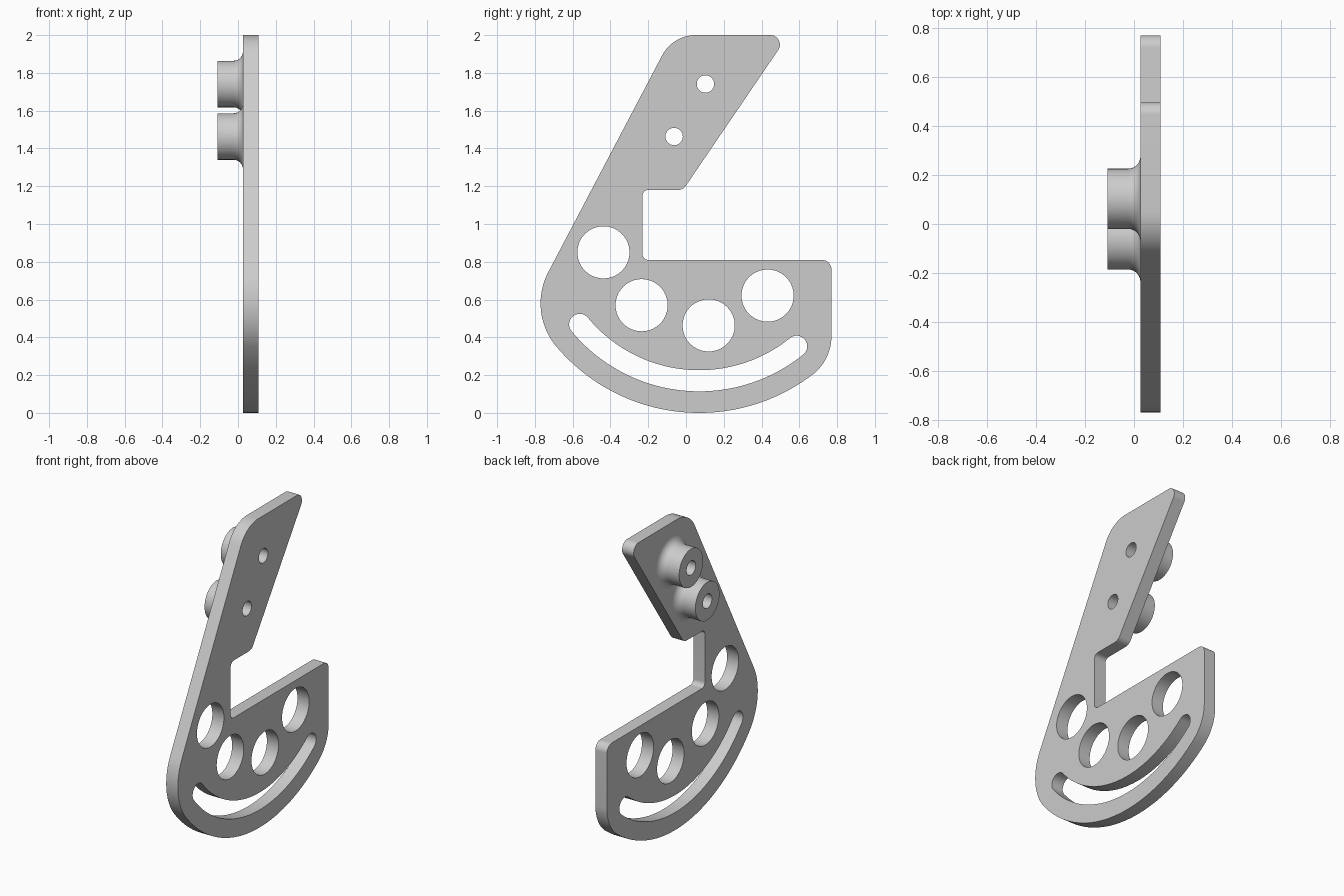
import bpy, bmesh
from math import sin, cos, tan, radians, pi
from mathutils import Vector

cube = bpy.data.objects.get("Cube")
if cube:
    bpy.data.objects.remove(cube)

PLATE_BACK, PLATE_FACE, BOSS_END = 0.026, 0.109, -0.109
PIN_HOLES = [(0.103, 1.741), (-0.063, 1.463)]
PIN_R = 0.046
GREY = (0.604, 0.604, 0.604, 1)

grey = bpy.data.materials.new("light grey")
grey.use_nodes = True
grey.diffuse_color = GREY
grey.node_tree.nodes["Principled BSDF"].inputs["Base Color"].default_value = GREY


def arc(centre, r, start, end, n):
    """Points (y, z) along an arc, angles in degrees."""
    angles = [radians(start + (end - start) * i / n) for i in range(n + 1)]
    return [Vector((centre[0] + r * cos(a), centre[1] + r * sin(a))) for a in angles]


def circle(centre, r, n=64):
    return arc(centre, r, 0, 360, n)[:-1]


def fillet(before, corner, after, r, n=10):
    """Round one corner of a path with radius r."""
    p = Vector(corner)
    u, v = (Vector(before) - p).normalized(), (Vector(after) - p).normalized()
    half = u.angle(v) / 2
    centre = p + (u + v).normalized() * (r / sin(half))
    first, last = p + u * (r / tan(half)) - centre, p + v * (r / tan(half)) - centre
    return [centre + first.lerp(last, i / n).normalized() * r for i in range(n + 1)]


def finish(bm, name):
    bmesh.ops.recalc_face_normals(bm, faces=bm.faces)
    mesh = bpy.data.meshes.new(name)
    bm.to_mesh(mesh)
    bm.free()
    mesh.materials.append(grey)
    obj = bpy.data.objects.new(name, mesh)
    bpy.context.collection.objects.link(obj)
    bpy.ops.object.select_all(action="DESELECT")
    obj.select_set(True)
    bpy.context.view_layer.objects.active = obj
    bpy.ops.object.shade_smooth_by_angle(angle=radians(30))


# Plate outline: curved base, then the notch and the slanted arm
hub = (0.07, 0.99)
outline = arc((-0.415, 0.58), 0.355, 152, 220.2, 20)
outline += arc(hub, 0.99, 220.2, 307.3, 48)[1:]
outline += arc((0.515, 0.405), 0.255, 307.3, 360, 14)[1:]
corners = [((0.77, 0.81), 0.05), ((-0.23, 0.81), 0.03), ((-0.23, 1.18), 0.03),
           ((-0.016, 1.18), 0.05), ((0.542, 2), 0.05), ((-0.07, 2), 0.2)]
path = [outline[-1]] + [c for c, r in corners] + [outline[0]]
for i, (corner, r) in enumerate(corners):
    outline += fillet(path[i], corner, path[i + 2], r)

# Curved slot with round ends
slot_r, slot_half, a0, a1 = 0.82, 0.056, 219.5, 309
ends = [(hub[0] + slot_r * cos(radians(a)), hub[1] + slot_r * sin(radians(a))) for a in (a0, a1)]
slot = arc(hub, slot_r + slot_half, a0, a1, 48)
slot += arc(ends[1], slot_half, a1, a1 + 180, 16)[1:]
slot += arc(hub, slot_r - slot_half, a1, a0, 48)[1:]
slot += arc(ends[0], slot_half, a0 + 180, a0 + 360, 16)[1:-1]

# Large round openings and small pin holes
loops = [outline, slot]
loops += [circle(c, 0.138) for c in [(-0.437, 0.85), (-0.235, 0.57), (0.12, 0.463), (0.432, 0.621)]]
loops += [circle(c, PIN_R, 48) for c in PIN_HOLES]

# Plate: fill between the loops and extrude
bm = bmesh.new()
for loop in loops:
    verts = [bm.verts.new((PLATE_BACK, p.x, p.y)) for p in loop]
    for a, b in zip(verts, verts[1:] + verts[:1]):
        bm.edges.new((a, b))
bmesh.ops.triangle_fill(bm, edges=bm.edges[:], use_beauty=True, normal=(1, 0, 0))
grown = bmesh.ops.extrude_face_region(bm, geom=bm.faces[:], use_keep_orig=True)
moved = [g for g in grown["geom"] if isinstance(g, bmesh.types.BMVert)]
bmesh.ops.translate(bm, verts=moved, vec=(PLATE_FACE - PLATE_BACK, 0, 0))
finish(bm, "bracket_plate")

# Bosses: hollow turned sleeves flaring into the plate
BOSS_R, FLARE = 0.123, 0.05
profile = [(PLATE_BACK, PIN_R), (BOSS_END, PIN_R), (BOSS_END, BOSS_R)]
profile += [(p.x, p.y) for p in arc((PLATE_BACK - FLARE, BOSS_R + FLARE), FLARE, 270, 360, 10)]
for name, (y, z) in zip(("upper_boss", "lower_boss"), PIN_HOLES):
    bm = bmesh.new()
    verts = [bm.verts.new((x, y + r, z)) for x, r in profile]
    edges = [bm.edges.new(pair) for pair in zip(verts, verts[1:])]
    bmesh.ops.spin(bm, geom=verts + edges, cent=(0, y, z), axis=(1, 0, 0),
                   angle=2 * pi, steps=48, use_merge=True)
    bmesh.ops.remove_doubles(bm, verts=bm.verts[:], dist=0.0001)
    finish(bm, name)
